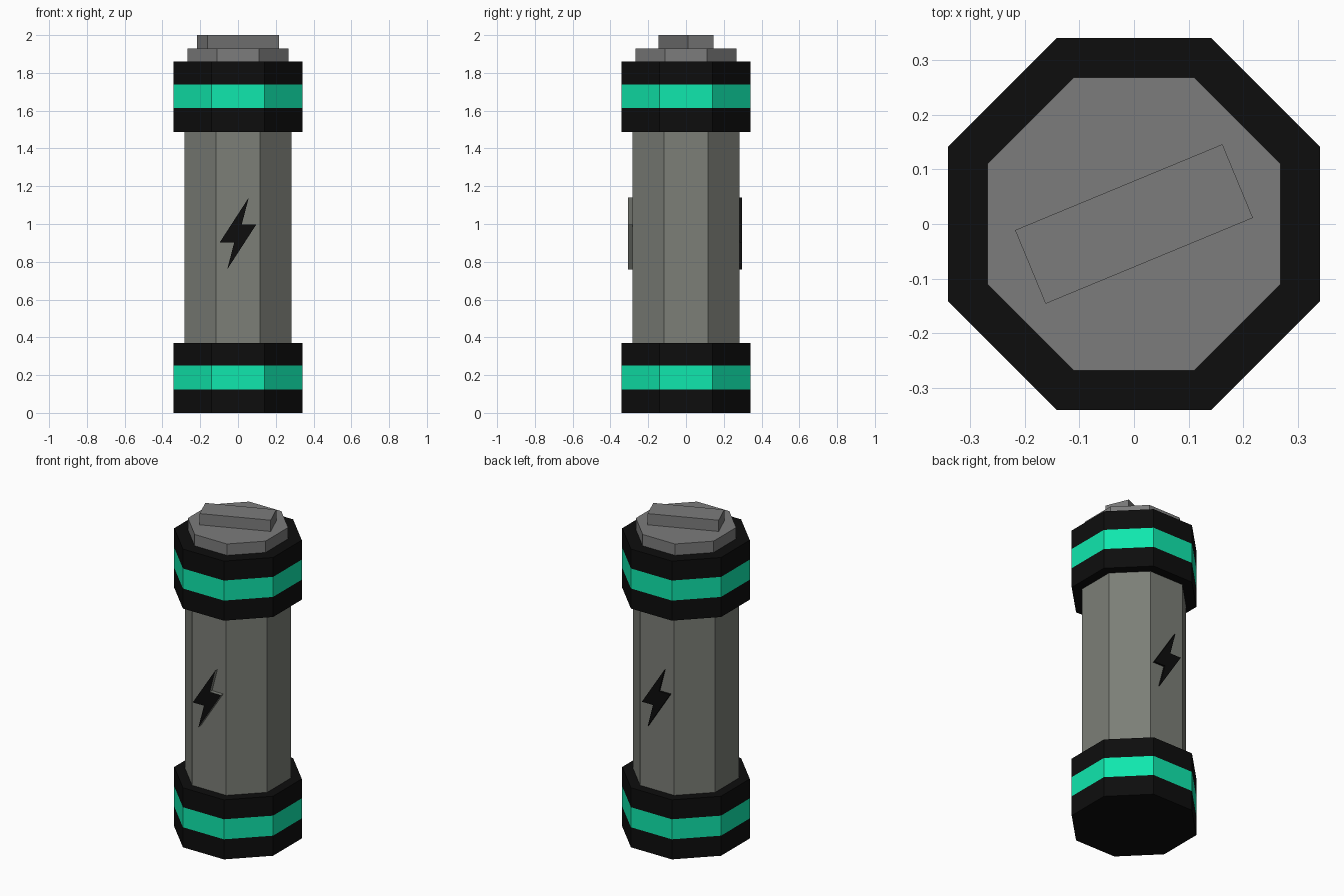
import bpy, bmesh
from math import pi, cos, sin, radians
from mathutils import Matrix

if "Cube" in bpy.data.objects:
    bpy.data.objects.remove(bpy.data.objects["Cube"])


def material(name, rgb):
    m = bpy.data.materials.new(name)
    m.diffuse_color = (*rgb, 1)
    m.use_nodes = True
    m.node_tree.nodes["Principled BSDF"].inputs["Base Color"].default_value = m.diffuse_color
    return m


BLACK = material("black", (0.004, 0.004, 0.004))
GREEN = material("green", (0.005, 0.80, 0.42))
OLIVE = material("olive_grey", (0.20, 0.21, 0.185))
GREY = material("cap_grey", (0.20, 0.20, 0.20))


def finish(name, bm, mats):
    bmesh.ops.recalc_face_normals(bm, faces=bm.faces)
    me = bpy.data.meshes.new(name)
    bm.to_mesh(me)
    bm.free()
    for m in mats:
        me.materials.append(m)
    ob = bpy.data.objects.new(name, me)
    bpy.context.collection.objects.link(ob)
    return ob


def octagon_stack(name, apothem, levels, mats, bands):
    """Closed eight-sided column; bands gives the material slot per level."""
    bm = bmesh.new()
    r = apothem / cos(pi / 8)
    rings = [[bm.verts.new((r * cos(pi / 8 + i * pi / 4),
                            r * sin(pi / 8 + i * pi / 4), z))
              for i in range(8)] for z in levels]
    for low, high, slot in zip(rings, rings[1:], bands):
        for i in range(8):
            j = (i + 1) % 8
            bm.faces.new((low[i], low[j], high[j], high[i])).material_index = slot
    bm.faces.new(rings[0][::-1])
    bm.faces.new(rings[-1])
    return finish(name, bm, mats)


def bolt(name, y_in, y_out, turn, mats):
    """Lightning emblem, point-symmetric about its centre at z = 0.95."""
    half = [(0.057, 0.19), (-0.097, -0.048), (-0.02, -0.048)]
    outline = half + [(-x, -z) for x, z in half]
    bm = bmesh.new()
    back = [bm.verts.new((x, -y_in, 0.95 + z)) for x, z in outline]
    front = [bm.verts.new((x, -y_out, 0.95 + z)) for x, z in outline]
    bm.faces.new(back[::-1])
    bm.faces.new(front)
    for i in range(6):
        j = (i + 1) % 6
        side = bm.faces.new((back[i], back[j], front[j], front[i]))
        side.material_index = len(mats) - 1
    bmesh.ops.rotate(bm, verts=bm.verts, matrix=Matrix.Rotation(turn, 3, 'Z'))
    return finish(name, bm, mats)


# Main cell body
octagon_stack("body", 0.284, [0.37, 1.49], [OLIVE], [0])

# Banded end collars
for name, z in (("bottom_collar", 0.0), ("top_collar", 1.488)):
    octagon_stack(name, 0.341, [z, z + 0.125, z + 0.25, z + 0.371],
                  [BLACK, GREEN], [0, 1, 0])

# Terminal cap and the angled bar on top
octagon_stack("terminal_cap", 0.268, [1.859, 1.93], [GREY], [0])
bm = bmesh.new()
bmesh.ops.create_cube(bm, size=1)
bmesh.ops.scale(bm, verts=bm.verts, vec=(0.411, 0.146, 0.07))
bar = finish("terminal_bar", bm, [GREY])
bar.location.z = 1.965
bar.rotation_euler.z = radians(22.5)

# Lightning emblems front and back
bolt("front_bolt", 0.28, 0.307, 0, [BLACK, OLIVE])
bolt("back_bolt", 0.28, 0.296, pi, [BLACK])
